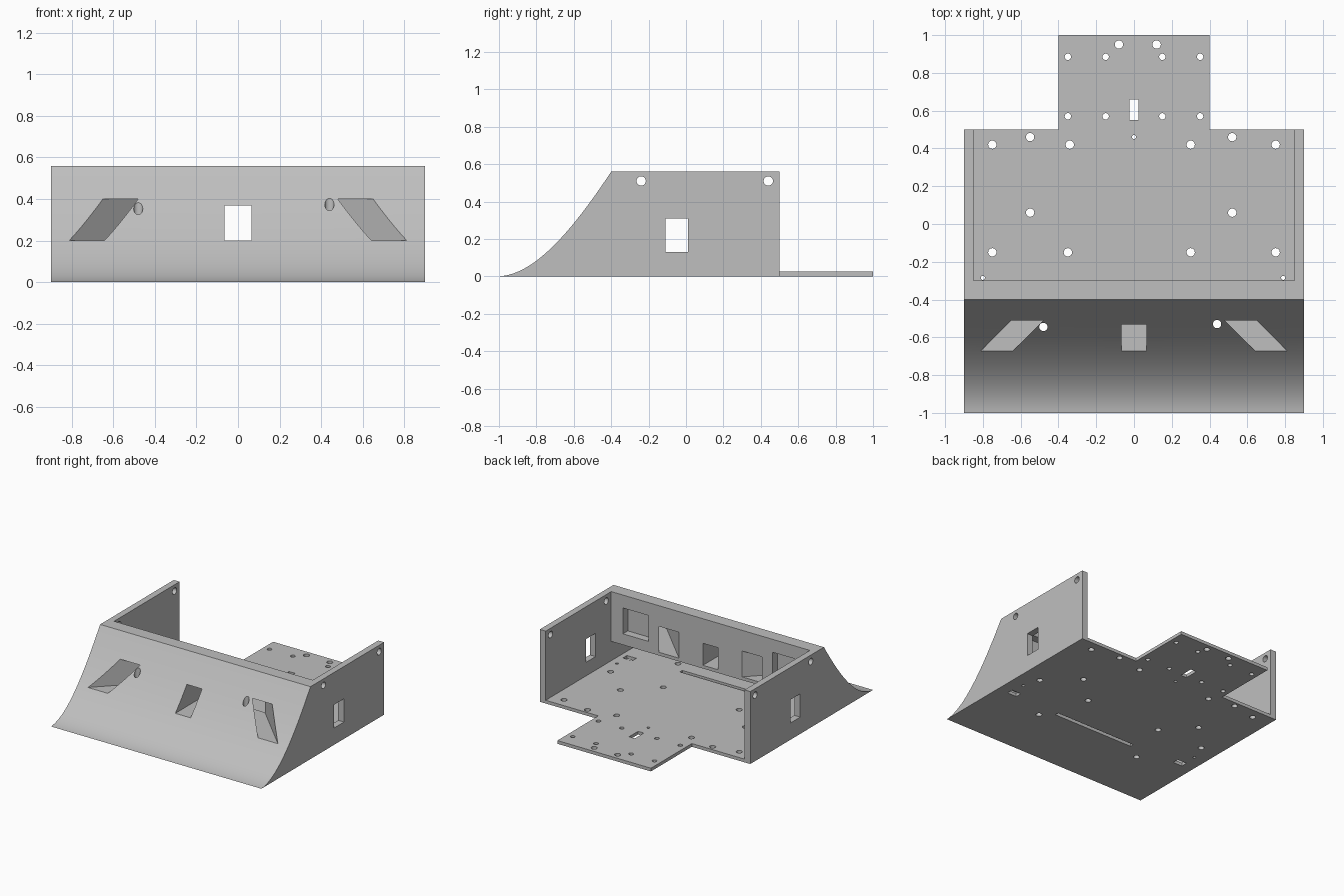
import bpy, bmesh, math
from mathutils import Matrix, Vector
from mathutils.geometry import interpolate_bezier

cube = bpy.data.objects.get("Cube")
if cube:
    bpy.data.objects.remove(cube, do_unlink=True)

grey = bpy.data.materials.new("plain grey")
grey.use_nodes = True
COLOR = (0.52, 0.52, 0.52, 1)
grey.diffuse_color = COLOR
grey.node_tree.nodes["Principled BSDF"].inputs["Base Color"].default_value = COLOR

HEIGHT, FLOOR = 0.56, 0.025


def make_object(name, bm):
    bmesh.ops.recalc_face_normals(bm, faces=bm.faces[:])
    mesh = bpy.data.meshes.new(name)
    bm.to_mesh(mesh)
    bm.free()
    mesh.materials.append(grey)
    obj = bpy.data.objects.new(name, mesh)
    bpy.context.collection.objects.link(obj)
    return obj


def box(name, x, y, z, turn=0):
    """Box from (min, max) ranges, turned about its own vertical axis."""
    bm = bmesh.new()
    size = [r[1] - r[0] for r in (x, y, z)]
    centre = Vector([sum(r) / 2 for r in (x, y, z)])
    place = Matrix.Translation(centre) @ Matrix.Rotation(turn, 4, 'Z') @ Matrix.Diagonal((*size, 1))
    bmesh.ops.create_cube(bm, size=1, matrix=place)
    return make_object(name, bm)


def rod(name, centre, radius, length, axis='Z'):
    bm = bmesh.new()
    turn = Matrix.Rotation(math.pi / 2, 4, 'Y') if axis == 'X' else Matrix()
    bmesh.ops.create_cone(bm, cap_ends=True, segments=24, radius1=radius, radius2=radius,
                          depth=length, matrix=Matrix.Translation(centre) @ turn)
    return make_object(name, bm)


def combine(target, other, operation='DIFFERENCE'):
    """Apply a boolean and discard the helper."""
    other.hide_render = True
    mod = target.modifiers.new("cut", 'BOOLEAN')
    mod.object, mod.operation, mod.solver = other, operation, 'EXACT'
    bpy.context.view_layer.objects.active = target
    bpy.ops.object.modifier_apply(modifier=mod.name)
    bpy.data.objects.remove(other, do_unlink=True)


# Body: side profile with a curved ramp, extruded across the width
ramp = interpolate_bezier(Vector((-1, 0)), Vector((-0.84, 0.01)),
                          Vector((-0.66, 0.165)), Vector((-0.4, HEIGHT)), 28)
profile = [tuple(p) for p in ramp] + [(0.5, HEIGHT), (0.5, 0)]
bm = bmesh.new()
face = bm.faces.new([bm.verts.new((-0.9, y, z)) for y, z in profile])
new = bmesh.ops.extrude_face_region(bm, geom=[face])["geom"]
bmesh.ops.translate(bm, vec=(1.8, 0, 0), verts=[v for v in new if isinstance(v, bmesh.types.BMVert)])
chassis = make_object("chassis", bm)

# Rear tray
combine(chassis, box("tray", (-0.4, 0.4), (0.4, 1), (0, FLOOR)), 'UNION')

# Open bay, and the cavity under the front lip
combine(chassis, box("bay", (-0.85, 0.85), (-0.3, 0.7), (FLOOR, 1)))
combine(chassis, box("cavity", (-0.85, 0.85), (-0.62, -0.2), (FLOOR, 0.175)))

# Front centre window
combine(chassis, box("centre_window", (-0.065, 0.065), (-1, -0.1), (0.2, 0.37)))

for s in (-1, 1):
    # Angled window tunnel, shallow pocket and floor slot on each side
    cx = s * 0.475
    combine(chassis, box("tunnel", (cx - 0.06, cx + 0.06), (-0.92, 0.08), (0.2, 0.4), s * math.pi / 4))
    combine(chassis, box("pocket", (s * 0.64 - 0.11, s * 0.64 + 0.11), (-0.36, -0.2), (0.26, 0.46)))
    combine(chassis, box("side_slot", (s * 0.77 - 0.04, s * 0.77 + 0.04), (-0.435, -0.385), (-0.1, 0.1)))

# Side windows and upper side holes
combine(chassis, box("side_window", (-1, 1), (-0.11, 0.01), (0.13, 0.31)))
for y in (-0.24, 0.44):
    combine(chassis, rod("side_hole", (0, y, 0.51), 0.025, 3, 'X'))

# Floor slots
combine(chassis, box("long_slot", (-0.35, 0.35), (-0.455, -0.425), (-0.1, 0.1)))
combine(chassis, box("tray_slot", (-0.025, 0.025), (0.55, 0.66), (-0.1, 0.1)))

# Vertical screw holes grouped by radius
holes = {
    0.022: [(-0.75, 0.42), (-0.55, 0.46), (-0.34, 0.42), (0.3, 0.42), (0.52, 0.46), (0.75, 0.42),
            (-0.55, 0.06), (0.52, 0.06), (-0.75, -0.15), (-0.35, -0.15), (0.3, -0.15),
            (0.75, -0.15), (-0.08, 0.95), (0.12, 0.95), (-0.48, -0.545), (0.44, -0.53)],
    0.017: [(x, y) for x in (-0.35, -0.15, 0.15, 0.35) for y in (0.57, 0.885)],
    0.011: [(-0.8, -0.285), (0.79, -0.285), (0, 0.46)],
}
for radius, places in holes.items():
    for x, y in places:
        combine(chassis, rod("screw_hole", (x, y, 0.3), radius, 1))

# Smooth ramp and bores, sharp edges elsewhere
bpy.ops.object.select_all(action='DESELECT')
chassis.select_set(True)
bpy.context.view_layer.objects.active = chassis
bpy.ops.object.shade_smooth_by_angle(angle=math.radians(30))
